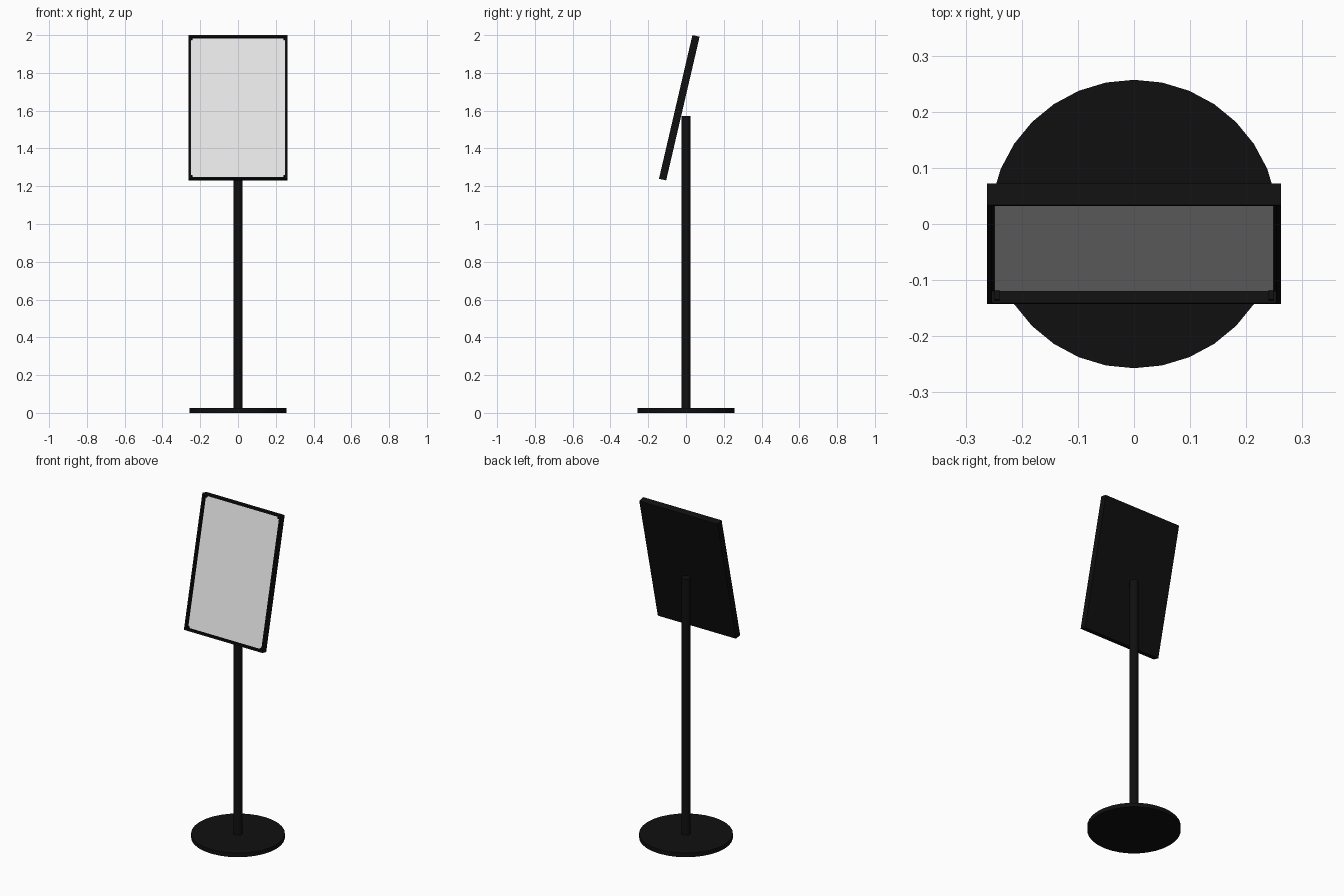
import bpy, bmesh, math
from mathutils import Matrix

if "Cube" in bpy.data.objects:
    bpy.data.objects.remove(bpy.data.objects["Cube"])


def material(name, rgb):
    m = bpy.data.materials.new(name)
    m.diffuse_color = (*rgb, 1)
    m.use_nodes = True
    m.node_tree.nodes["Principled BSDF"].inputs["Base Color"].default_value = m.diffuse_color
    return m


BLACK = material("black_metal", (0.005, 0.005, 0.005))
WHITE = material("poster_white", (0.8, 0.8, 0.8))

# Panel: width, thickness, length along the slope, rail width, recess depth
W, T, L, RAIL, RECESS = 0.524, 0.039, 0.781, 0.013, 0.022
TILT = Matrix.Translation((0, -0.0355, 1.6155)) @ Matrix.Rotation(math.radians(-13.1), 4, 'X')


def add_object(name, bm, mat, matrix=None):
    mesh = bpy.data.meshes.new(name)
    bm.to_mesh(mesh)
    bm.free()
    mesh.materials.append(mat)
    ob = bpy.data.objects.new(name, mesh)
    bpy.context.collection.objects.link(ob)
    if matrix is not None:
        ob.matrix_world = matrix
    return ob


def box(size, centre=(0, 0, 0)):
    bm = bmesh.new()
    bmesh.ops.create_cube(bm, size=1, matrix=Matrix.Translation(centre) @ Matrix.Diagonal((*size, 1)))
    return bm


def cylinder(name, radius, z0, z1, sides):
    bm = bmesh.new()
    bmesh.ops.create_cone(bm, cap_ends=True, segments=sides, radius1=radius, radius2=radius,
                          depth=z1 - z0, matrix=Matrix.Translation((0, 0, (z0 + z1) / 2)))
    ob = add_object(name, bm, BLACK)
    bpy.ops.object.select_all(action='DESELECT')
    ob.select_set(True)
    bpy.context.view_layer.objects.active = ob
    bpy.ops.object.shade_smooth_by_angle(angle=math.radians(30))


# Round foot and upright pole
cylinder("base_disc", 0.257, 0, 0.025, 32)
cylinder("pole", 0.025, 0.02, 1.572, 32)

# Tilted frame: a box with a recessed front
bm = box((W, T, L))
bm.normal_update()
front = min(bm.faces, key=lambda f: f.normal.y)
bmesh.ops.inset_region(bm, faces=[front], thickness=RAIL)
inner = bmesh.ops.extrude_discrete_faces(bm, faces=[front])["faces"][0]
bmesh.ops.translate(bm, vec=(0, RECESS, 0), verts=inner.verts)
bmesh.ops.recalc_face_normals(bm, faces=bm.faces)
add_object("display_frame", bm, BLACK, TILT)

# Poster sheet on the floor of the recess
add_object("poster", box((W - 2 * RAIL, 0.002, L - 2 * RAIL), (0, -T / 2 + RECESS - 0.001, 0)), WHITE, TILT)

# Small corner clips inside the frame
C = 0.009
for sx in (-1, 1):
    for sz in (-1, 1):
        pos = (sx * (W / 2 - RAIL - C / 2), -T / 2 + RECESS / 2 + 0.002, sz * (L / 2 - RAIL - C / 2))
        add_object("corner_clip", box((C, RECESS - 0.004, C), pos), BLACK, TILT)
